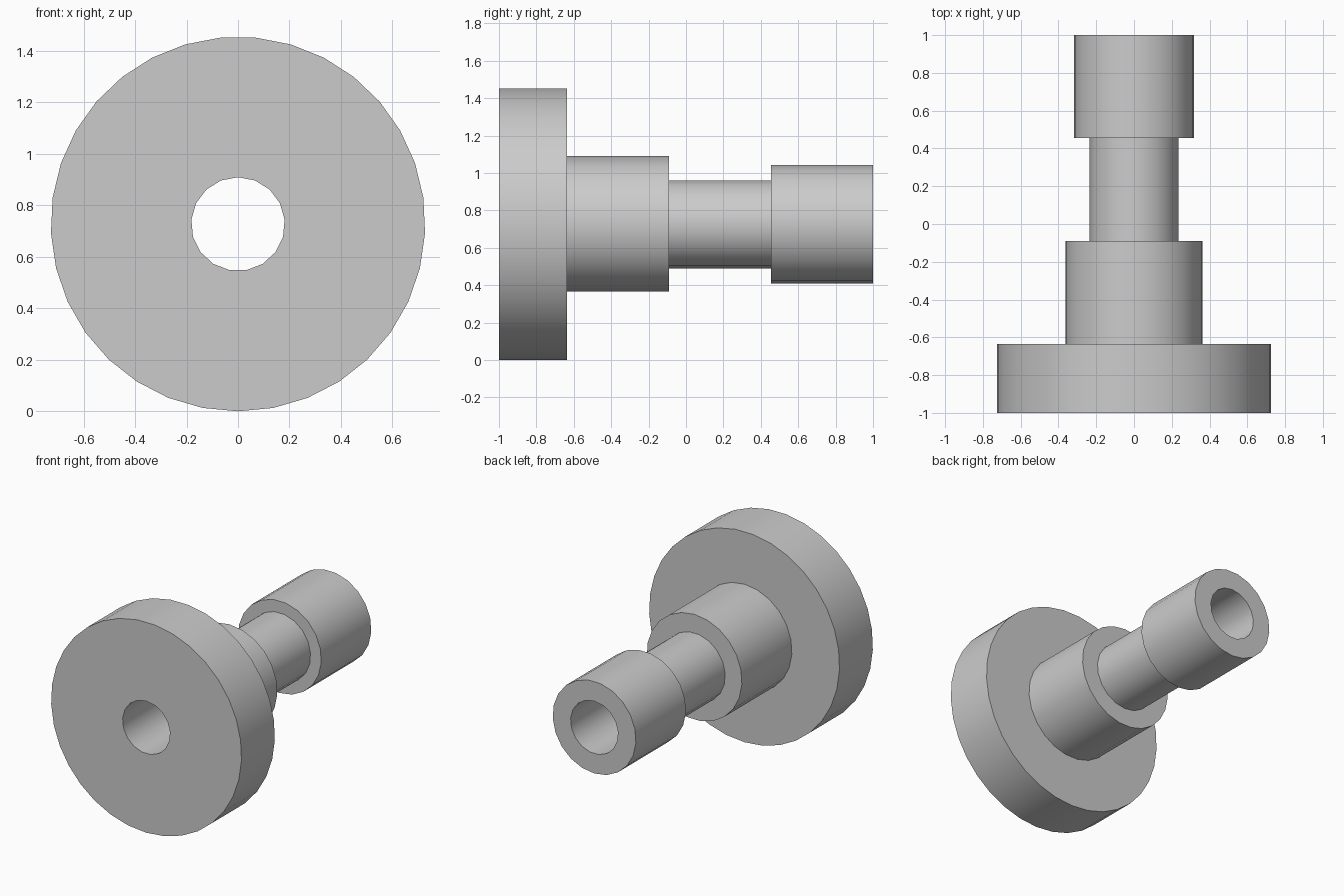
import bpy, bmesh, math

cube = bpy.data.objects.get("Cube")
if cube:
    bpy.data.objects.remove(cube, do_unlink=True)

UNIT = 2 / 11          # the shaft is 11 units long
AXIS_Z = 4 * UNIT      # height of the shaft axis

grey = bpy.data.materials.new("plain grey")
grey.use_nodes = True
colour = (0.6, 0.6, 0.6, 1)
grey.diffuse_color = colour
grey.node_tree.nodes["Principled BSDF"].inputs["Base Color"].default_value = colour

bm = bmesh.new()


def ring(y, radius, sides, start):
    """Closed loop of edges around the shaft axis; start is +1 for top, -1 for bottom."""
    verts = []
    for i in range(sides):
        a = math.tau * i / sides
        verts.append(bm.verts.new((start * radius * math.sin(a), y,
                                   AXIS_Z + start * radius * math.cos(a))))
    edges = [bm.edges.new((verts[i - 1], verts[i])) for i in range(sides)]
    return verts, edges


def wall(a, b):
    """Quads between two matching rings."""
    for i in range(len(a[0])):
        bm.faces.new((a[0][i - 1], a[0][i], b[0][i], b[0][i - 1]))


def annulus(a, b):
    """Flat face between two rings in one plane."""
    bmesh.ops.triangle_fill(bm, use_beauty=True, edges=a[1] + b[1], normal=(0, 1, 0))


# Through bore
bore = (UNIT, 17, 1)
front_bore, back_bore = ring(-1, *bore), ring(1, *bore)
wall(front_bore, back_bore)

# Flange, hub, neck and end collar: length, radius (units), sides, start
sections = [(2, 4, 33, -1), (3, 2, 23, 1), (3, 1.3, 19, -1), (3, 1.75, 21, -1)]
y, previous = -1, front_bore
for length, radius, sides, start in sections:
    near = ring(y, radius * UNIT, sides, start)
    y += length * UNIT
    far = ring(y, radius * UNIT, sides, start)
    annulus(previous, near)
    wall(near, far)
    previous = far
annulus(previous, back_bore)

bmesh.ops.recalc_face_normals(bm, faces=bm.faces[:])
mesh = bpy.data.meshes.new("flanged_shaft")
bm.to_mesh(mesh)
bm.free()
mesh.materials.append(grey)

shaft = bpy.data.objects.new("flanged_shaft", mesh)
bpy.context.collection.objects.link(shaft)
bpy.ops.object.select_all(action='DESELECT')
shaft.select_set(True)
bpy.context.view_layer.objects.active = shaft
bpy.ops.object.shade_smooth_by_angle(angle=math.radians(30))
